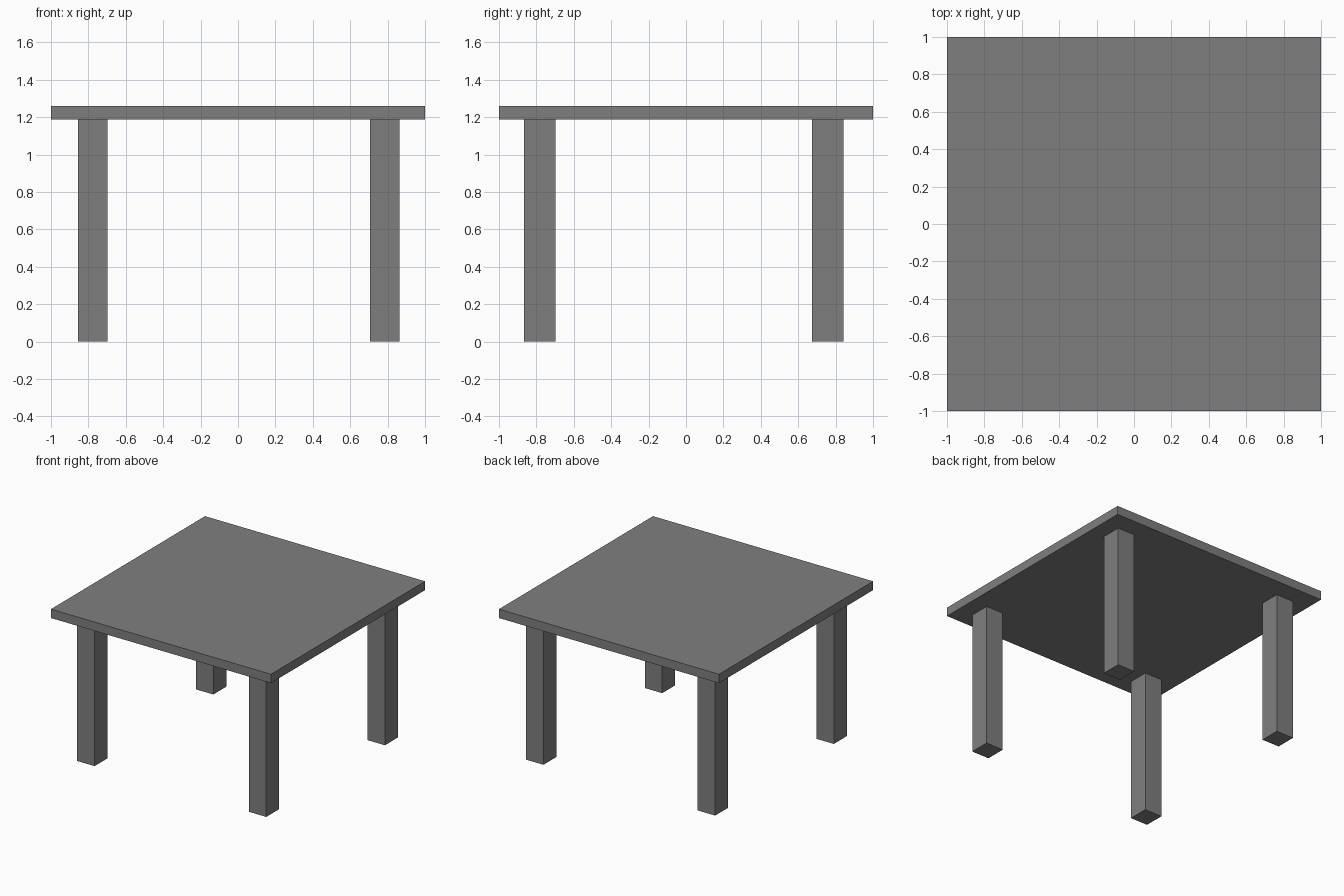
import bpy

if "Cube" in bpy.data.objects:
    bpy.data.objects.remove(bpy.data.objects["Cube"])

# Dark grey finish shared by every part
dark_grey = bpy.data.materials.new("dark_grey")
dark_grey.diffuse_color = (0.212, 0.212, 0.212, 1)
dark_grey.use_nodes = True
dark_grey.node_tree.nodes["Principled BSDF"].inputs["Base Color"].default_value = dark_grey.diffuse_color


def box(name, x, y, z):
    """Add a box spanning the given (min, max) ranges."""
    bpy.ops.mesh.primitive_cube_add(size=1, location=[(a + b) / 2 for a, b in (x, y, z)])
    obj = bpy.context.object
    obj.name = obj.data.name = name
    obj.scale = [b - a for a, b in (x, y, z)]
    bpy.ops.object.transform_apply(location=False, rotation=False, scale=True)
    obj.data.materials.append(dark_grey)
    return obj


UNDERSIDE, TOP = 1.187, 1.26

# Square table top
box("table_top", (-1, 1), (-1, 1), (UNDERSIDE, TOP))

# Four straight legs, slightly off-centre under the top
leg_x = {"left": (-0.855, -0.697), "right": (0.705, 0.863)}
leg_y = {"front": (-0.866, -0.698), "back": (0.675, 0.843)}
for depth, y in leg_y.items():
    for side, x in leg_x.items():
        box(f"{depth}_{side}_leg", x, y, (0, UNDERSIDE))
